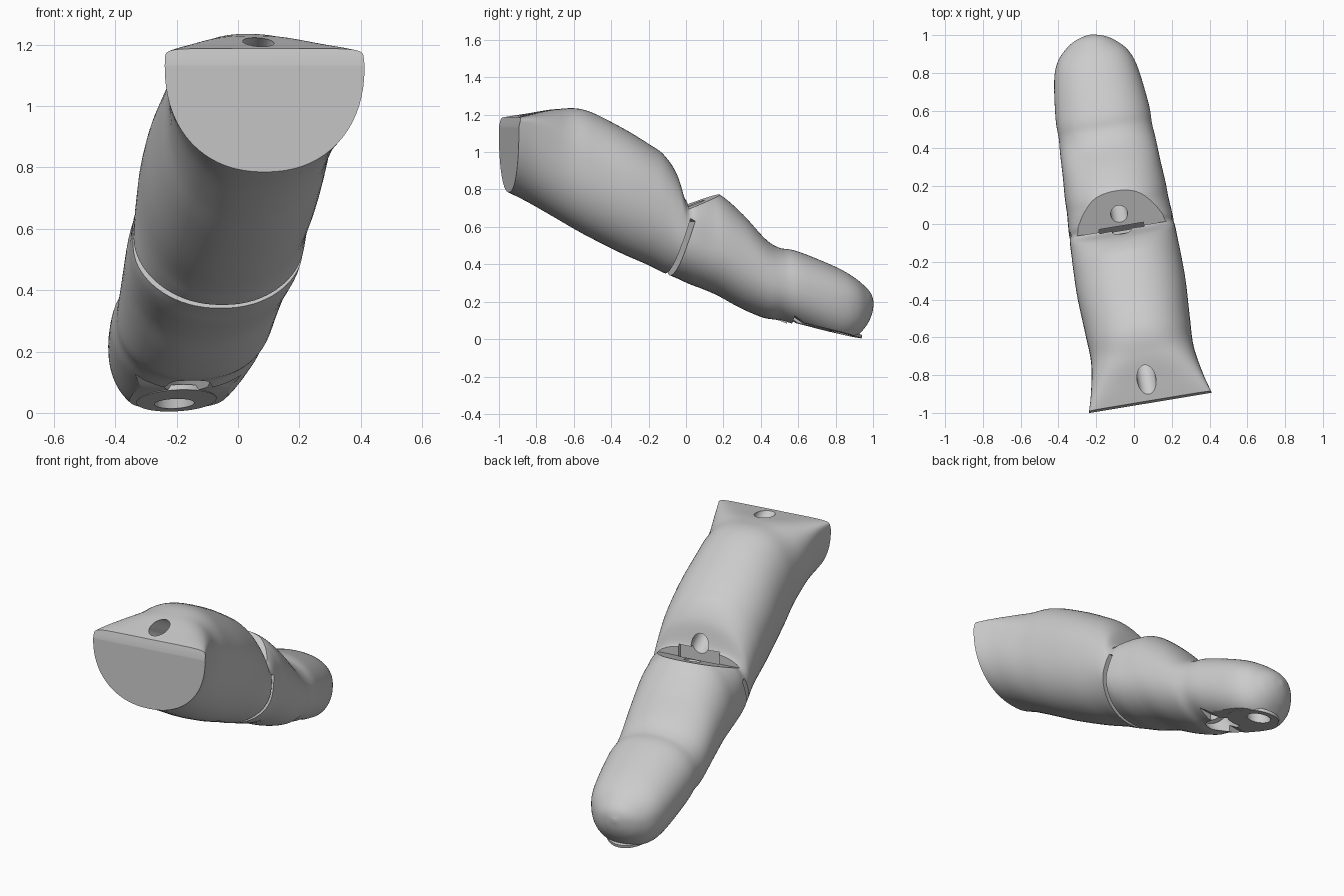
import bpy, bmesh, math
from mathutils import Matrix, Vector

if "Cube" in bpy.data.objects:
    bpy.data.objects.remove(bpy.data.objects["Cube"])

# The finger is built along y, then turned and shifted into place
PLACE = Matrix.Translation((-0.07, 0, 0)) @ Matrix.Rotation(math.radians(9.4), 4, 'Z')
SIDES, STEPS = 72, 7

grey = bpy.data.materials.new("plain grey")
grey.use_nodes = True
colour = (0.6, 0.6, 0.6, 1)
grey.diffuse_color = colour
grey.node_tree.nodes["Principled BSDF"].inputs["Base Color"].default_value = colour

# Cross-sections: position, top, bottom, half width, height of widest point, squareness of top
SECTIONS = [
    (-.96, 1.185, .785, .33, 1.13, 9),
    (-.85, 1.205, .73, .3, 1.09, 5),
    (-.7, 1.23, .645, .275, .98, 2.8),
    (-.55, 1.225, .56, .28, .9, 2.3),
    (-.35, 1.13, .46, .29, .82, 2.2),
    (-.2, 1.04, .395, .288, .74, 2.2),
    (-.13, .99, .36, .285, .68, 2.2),
    (-.07, .9, .335, .283, .6, 2.4),
    (-.03, .76, .318, .28, .55, 3),
    (.02, .765, .295, .278, .53, 3),
    (.1, .785, .265, .272, .5, 2.5),
    (.18, .772, .23, .27, .48, 2.2),
    (.3, .67, .165, .262, .41, 2.2),
    (.42, .54, .115, .256, .33, 2.2),
    (.5, .49, .1, .25, .3, 2.2),
    (.6, .47, .06, .25, .27, 2.2),
    (.8, .39, -.01, .225, .21, 2.2),
    (.9, .335, 0, .19, .19, 2.2),
    (.965, .285, .06, .13, .18, 2),
    (1, .245, .12, .07, .19, 2),
    (1.015, .2, .18, .01, .19, 2),
]


def smooth_rows(rows):
    """Catmull-Rom interpolation between the cross-sections."""
    result = []
    for i in range(len(rows) - 1):
        quad = (rows[max(i - 1, 0)], rows[i], rows[i + 1], rows[min(i + 2, len(rows) - 1)])
        for k in range(STEPS):
            u = k / STEPS
            result.append([b + u * (c - a) / 2 + u * u * (a - 2.5 * b + 2 * c - d / 2)
                           + u ** 3 * (1.5 * (b - c) + (d - a) / 2)
                           for a, b, c, d in zip(*quad)])
    return result + [rows[-1]]


def power(value, exponent):
    return math.copysign(abs(value) ** exponent, value)


def finish(name, bm):
    bmesh.ops.recalc_face_normals(bm, faces=bm.faces)
    mesh = bpy.data.meshes.new(name)
    bm.to_mesh(mesh)
    bm.free()
    mesh.materials.append(grey)
    obj = bpy.data.objects.new(name, mesh)
    obj.matrix_world = PLACE
    bpy.context.collection.objects.link(obj)
    return obj


def loft(name, rows):
    bm = bmesh.new()
    rings = []
    for s, top, bottom, half, mid, square in rows:
        ring = []
        for k in range(SIDES):
            a = 2 * math.pi * k / SIDES
            c, d = math.cos(a), math.sin(a)
            n, reach = (square, top - mid) if d >= 0 else (2.2, mid - bottom)
            ring.append(bm.verts.new((half * power(c, 2 / n), s, mid + reach * power(d, 2 / n))))
        rings.append(ring)
    for r, q in zip(rings, rings[1:]):
        for k in range(SIDES):
            j = (k + 1) % SIDES
            bm.faces.new((r[k], r[j], q[j], q[k]))
    bm.faces.new(rings[0])
    bm.faces.new(rings[-1])
    return finish(name, bm)


def prism(name, profile, half):
    """Side profile of (y, z) points, extruded across the finger."""
    bm = bmesh.new()
    face = bm.faces.new([bm.verts.new((-half, y, z)) for y, z in profile])
    side = bmesh.ops.extrude_face_region(bm, geom=[face])
    moved = [v for v in side["geom"] if isinstance(v, bmesh.types.BMVert)]
    bmesh.ops.translate(bm, verts=moved, vec=(2 * half, 0, 0))
    return finish(name, bm)


def rod(name, start, end, radius, stretch=1):
    """Cylinder between two (y, z) points on the centre plane."""
    a, b = Vector((0, *start)), Vector((0, *end))
    turn = Matrix.Rotation(-math.atan2(b.y - a.y, b.z - a.z), 4, 'X')
    bm = bmesh.new()
    bmesh.ops.create_cone(bm, cap_ends=True, segments=40, radius1=radius, radius2=radius,
                          depth=(b - a).length,
                          matrix=Matrix.Translation((a + b) / 2) @ turn @ Matrix.Diagonal((1, stretch, 1, 1)))
    return finish(name, bm)


def cut(target, cutter):
    cutter.hide_render = True
    mod = target.modifiers.new("cut", 'BOOLEAN')
    mod.operation, mod.solver, mod.object = 'DIFFERENCE', 'EXACT', cutter
    bpy.context.view_layer.objects.active = target
    bpy.ops.object.modifier_apply(modifier=mod.name)


body = loft("finger_body", smooth_rows(SECTIONS))
nail = rod("nail_plate", (.798, .04), (.802, .057), .13, 1.2)
fingertip_hole = rod("fingertip_hole_cutter", (.85, -.1), (.83, .17), .065)

cutters = [
    # flat facet beside the joint crease
    prism("facet_cutter", [(-.025, .695), (.26, .805), (.26, 1.2), (-.025, 1.2)], .5),
    # flat underside of the fingertip
    prism("underside_cutter", [(.56, .125), (.62, .085), (.95, .005), (1.1, -.03), (1.1, -.3), (.56, -.3)], .5),
    # slanted strip along the top of the open end
    prism("end_bevel_cutter", [(-1.1, 1.125), (-.962, 1.125), (-.94, 1.22), (-1.1, 1.22)], .5),
    # thin slit below the joint and the slot above it
    prism("slit_cutter", [(-.135, .27), (-.105, .27), (-.04, .5), (.005, .63), (-.02, .645), (-.065, .51)], .5),
    prism("slot_cutter", [(-.05, .6), (-.01, .6), (-.01, .76), (-.05, .76)], .12),
    # tendon channels
    rod("base_channel_cutter", (-.98, 1.287), (-.02, .764), .05),
    rod("joint_channel_cutter", (.02, .766), (.6, .08), .045),
    rod("channel_mouth_cutter", (.52, .19), (.62, .02), .08),
    fingertip_hole,
]
for cutter in cutters:
    cut(body, cutter)
cut(nail, fingertip_hole)
for cutter in cutters:
    bpy.data.objects.remove(cutter)

# Smooth skin with crisp cut edges
for obj in (body, nail):
    bpy.ops.object.select_all(action='DESELECT')
    obj.select_set(True)
    bpy.context.view_layer.objects.active = obj
    bpy.ops.object.shade_smooth_by_angle(angle=math.radians(32))
